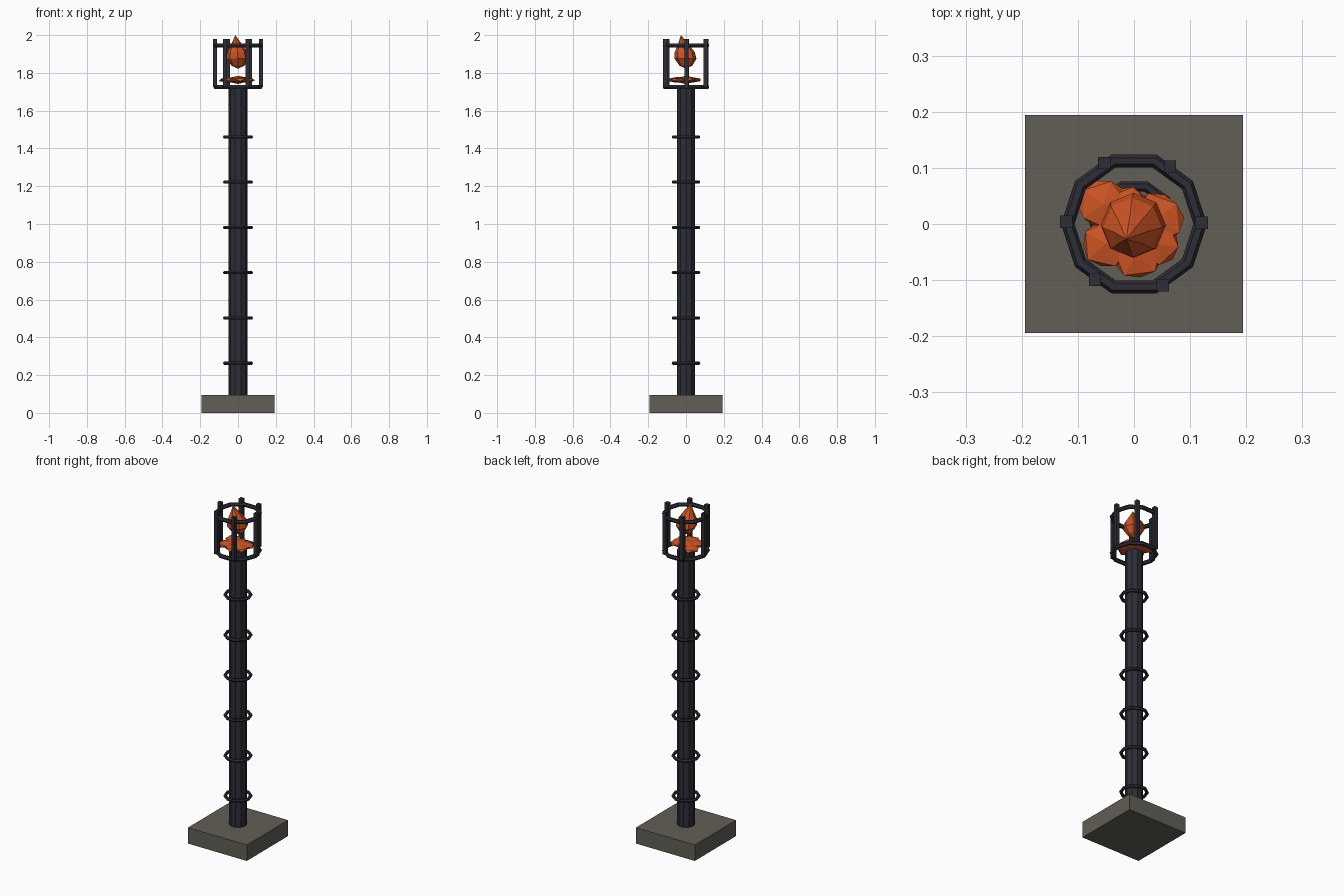
import bpy, bmesh, math, random
from mathutils import Vector

if "Cube" in bpy.data.objects:
    bpy.data.objects.remove(bpy.data.objects["Cube"])

random.seed(4)


def material(name, rgb):
    m = bpy.data.materials.new(name)
    m.diffuse_color = (*rgb, 1)
    m.use_nodes = True
    m.node_tree.nodes["Principled BSDF"].inputs["Base Color"].default_value = m.diffuse_color
    return m


stone = material("grey_stone", (0.122, 0.114, 0.094))
iron = material("dark_iron", (0.026, 0.027, 0.037))
ember = material("ember_orange", (0.62, 0.09, 0.018))


def finish(name, bm, mat):
    bmesh.ops.recalc_face_normals(bm, faces=bm.faces)
    mesh = bpy.data.meshes.new(name)
    bm.to_mesh(mesh)
    bm.free()
    mesh.materials.append(mat)
    obj = bpy.data.objects.new(name, mesh)
    bpy.context.collection.objects.link(obj)
    return obj


def box(name, lo, hi, mat):
    bm = bmesh.new()
    bmesh.ops.create_cube(bm, size=1)
    lo, hi = Vector(lo), Vector(hi)
    for v in bm.verts:
        v.co = (lo + hi) / 2 + v.co * (hi - lo)
    return finish(name, bm, mat)


def lathe(name, profile, sides, mat, apex_shift=(0, 0)):
    """Stack of (z, radius) rings; the upper rings lean towards apex_shift."""
    bm = bmesh.new()
    z0, z1 = profile[0][0], profile[-1][0]
    rings = []
    for z, r in profile:
        t = ((z - z0) / (z1 - z0)) ** 2
        cx, cy = apex_shift[0] * t, apex_shift[1] * t
        rings.append([bm.verts.new((cx + r * math.cos(math.tau * i / sides),
                                    cy + r * math.sin(math.tau * i / sides), z))
                      for i in range(sides)])
    for a, b in zip(rings, rings[1:]):
        for i in range(sides):
            j = (i + 1) % sides
            bm.faces.new((a[i], a[j], b[j], b[i]))
    bm.faces.new(rings[0][::-1])
    bm.faces.new(rings[-1])
    bmesh.ops.remove_doubles(bm, verts=bm.verts, dist=0.0005)
    return finish(name, bm, mat)


def hoop(name, z, major, minor, mat):
    bpy.ops.mesh.primitive_torus_add(location=(0, 0, z), major_radius=major,
                                     minor_radius=minor, major_segments=10, minor_segments=6)
    obj = bpy.context.object
    obj.name = name
    obj.data.materials.append(mat)


# Base slab and pole
box("base_slab", (-0.194, -0.194, 0), (0.194, 0.194, 0.095), stone)
lathe("pole", [(0.09, 0.049), (1.73, 0.049)], 10, iron)

# Hoops spaced along the pole
for k in range(6):
    hoop(f"pole_hoop_{k + 1}", 0.263 + 0.2396 * k, 0.07, 0.0095, iron)

# Fire cage: two hoops and six slightly uneven posts
hoop("cage_lower_hoop", 1.725, 0.118, 0.012, iron)
hoop("cage_upper_hoop", 1.946, 0.118, 0.012, iron)
for k, deg in enumerate((1, 58, 116, 178, 235, 295)):
    x, y = 0.121 * math.cos(math.radians(deg)), 0.121 * math.sin(math.radians(deg))
    box(f"cage_post_{k + 1}", (x - 0.011, y - 0.011, 1.725), (x + 0.011, y + 0.011, 1.98), iron)

# Flattened bed of embers
lumps = [(0.0, 0.0, 0.06), (0.042, 0.01, 0.05), (0.005, -0.05, 0.05), (-0.05, -0.035, 0.048),
         (-0.055, 0.035, 0.05), (-0.01, 0.025, 0.045), (0.04, -0.035, 0.045)]
for k, (x, y, r) in enumerate(lumps):
    bm = bmesh.new()
    bmesh.ops.create_icosphere(bm, subdivisions=1, radius=1)
    turn = random.uniform(0, math.tau)
    top = 0.022 if k == 0 else random.uniform(0.012, 0.018)
    for v in bm.verts:
        px = v.co.x * math.cos(turn) - v.co.y * math.sin(turn)
        py = v.co.x * math.sin(turn) + v.co.y * math.cos(turn)
        j = random.uniform(0.94, 1.08)
        v.co = (x + px * r * j, y + py * r * j, 1.763 + v.co.z * top)
    finish(f"ember_{k + 1}", bm, ember)

# Faceted flame with a leaning tip
lathe("flame", [(1.822, 0.0), (1.838, 0.034), (1.875, 0.058), (1.91, 0.053),
                (1.95, 0.029), (2.0, 0.0)], 8, ember, (-0.014, -0.027))
